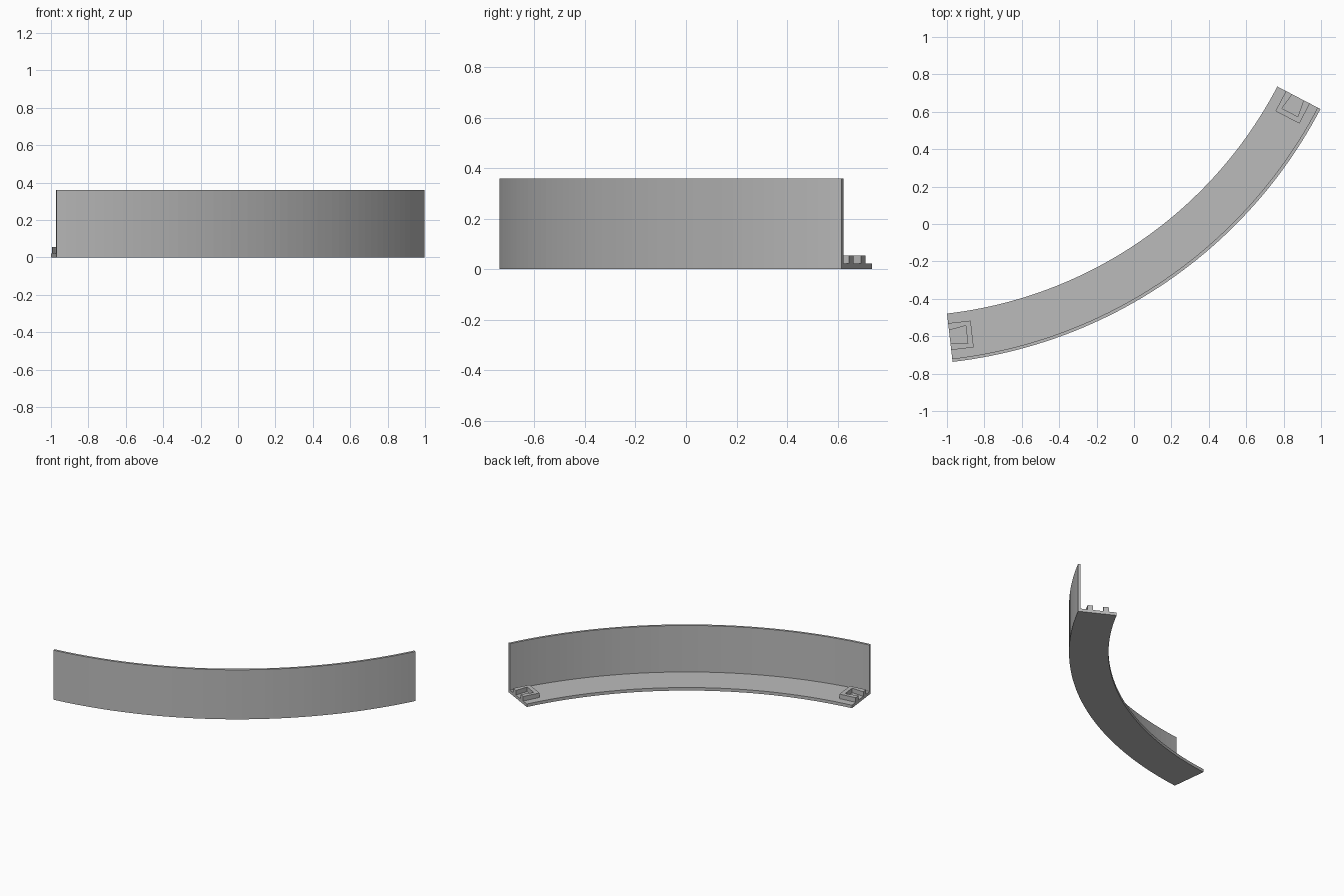
import bpy, bmesh, math
from mathutils import Vector

cube = bpy.data.objects.get("Cube")
if cube:
    bpy.data.objects.remove(cube, do_unlink=True)

CENTRE = Vector((-1.263, 1.796, 0))
START, END = math.radians(-83.4), math.radians(-27.6)
OUTER, INNER, WALL = 2.55, 2.29, 0.017
FLOOR_Z, CLIP_Z, TOP_Z = 0.022, 0.055, 0.36
STEPS = 48

grey = bpy.data.materials.new("plain_grey")
grey.use_nodes = True
grey.diffuse_color = (0.5, 0.5, 0.5, 1)
grey.node_tree.nodes["Principled BSDF"].inputs["Base Color"].default_value = (0.5, 0.5, 0.5, 1)


def loft(name, rings):
    """Join matching rings of points into a capped solid."""
    bm = bmesh.new()
    loops = [[bm.verts.new(p) for p in ring] for ring in rings]
    n = len(loops[0])
    for a, b in zip(loops, loops[1:]):
        for i in range(n):
            j = (i + 1) % n
            bm.faces.new((a[i], a[j], b[j], b[i]))
    bm.faces.new(loops[0])
    bm.faces.new(loops[-1])
    bmesh.ops.recalc_face_normals(bm, faces=bm.faces)
    mesh = bpy.data.meshes.new(name)
    bm.to_mesh(mesh)
    bm.free()
    mesh.materials.append(grey)
    obj = bpy.data.objects.new(name, mesh)
    bpy.context.collection.objects.link(obj)
    return obj


def on_arc(angle, r, z):
    return CENTRE + Vector((r * math.cos(angle), r * math.sin(angle), z))


# Curved wall and floor: an L profile swept along the arc
profile = [(INNER, 0), (OUTER, 0), (OUTER, TOP_Z), (OUTER - WALL, TOP_Z),
           (OUTER - WALL, FLOOR_Z), (INNER, FLOOR_Z)]
angles = [START + (END - START) * i / STEPS for i in range(STEPS + 1)]
loft("curved_wall_and_floor", [[on_arc(a, r, z) for r, z in profile] for a in angles])

# Dovetail sockets, open towards each end: (inward from end, radial offset)
half = [(0, 0.034), (0.092, 0.048)]
edge = [(0.121, 0.072), (0, 0.072)]
outline = ([(u, -v) for u, v in reversed(half)] + [(u, -v) for u, v in reversed(edge)]
           + edge + half)
mid_radius = 2.414
for name, angle, side in (("right_socket", START, 1), ("left_socket", END, -1)):
    radial = Vector((math.cos(angle), math.sin(angle), 0))
    inward = Vector((-radial.y, radial.x, 0)) * side
    base = CENTRE + radial * mid_radius
    loft(name, [[base + inward * u + radial * v + Vector((0, 0, z)) for u, v in outline]
                for z in (FLOOR_Z, CLIP_Z)])
